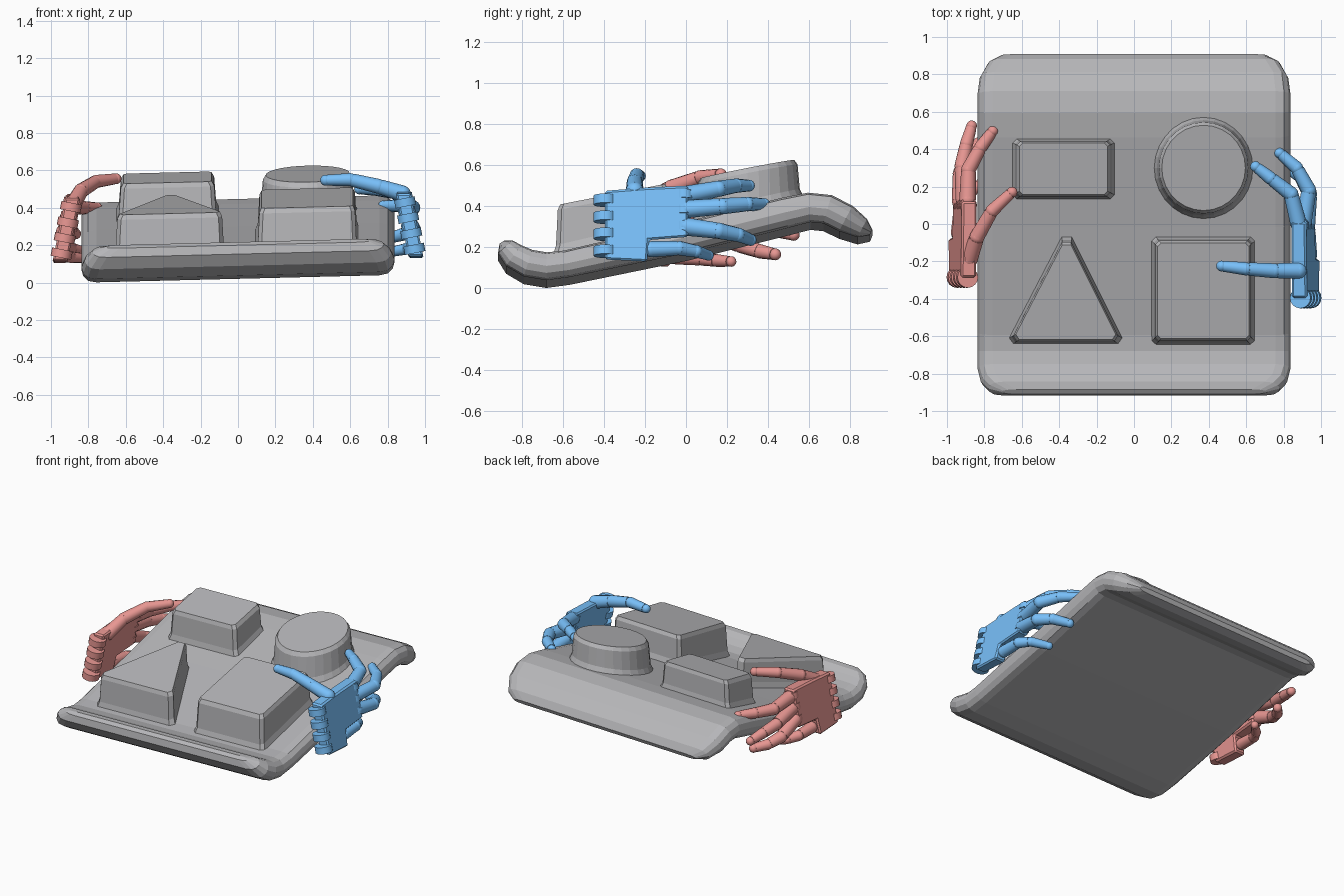
import bpy, bmesh, math
from mathutils import Vector, Matrix

if "Cube" in bpy.data.objects:
    bpy.data.objects.remove(bpy.data.objects["Cube"])

ROLL, LIFT = 0.025, 0.013   # sideways lean of the tray


def material(name, col):
    m = bpy.data.materials.new(name)
    m.diffuse_color = (*col, 1)
    m.use_nodes = True
    m.node_tree.nodes["Principled BSDF"].inputs["Base Color"].default_value = m.diffuse_color
    return m


grey = material("grey", (.47, .47, .485))
blue = material("blue", (.19, .53, .96))
red = material("red", (.81, .31, .29))


def finish(name, bm, mat, smooth=False):
    bmesh.ops.recalc_face_normals(bm, faces=bm.faces)
    me = bpy.data.meshes.new(name)
    bm.to_mesh(me)
    bm.free()
    ob = bpy.data.objects.new(name, me)
    bpy.context.collection.objects.link(ob)
    me.materials.append(mat)
    if smooth:
        bpy.ops.object.select_all(action='DESELECT')
        ob.select_set(True)
        bpy.context.view_layer.objects.active = ob
        bpy.ops.object.shade_smooth_by_angle(angle=math.radians(40))
    return ob


def loft(bm, rings):
    vs = [[bm.verts.new(p) for p in r] for r in rings]
    n = len(vs[0])
    for a, b in zip(vs, vs[1:]):
        for i in range(n):
            j = (i + 1) % n
            bm.faces.new((a[i], a[j], b[j], b[i]))
    bm.faces.new(vs[0])
    bm.faces.new(vs[-1])


# Curved tray: stations of (y, z, half thickness, half width)
stations = [(-.897, .195, .015, .71), (-.88, .17, .048, .78), (-.84, .127, .063, .82),
            (-.77, .09, .068, .837), (-.68, .075, .068, .837), (-.58, .087, .066, .837),
            (0, .215, .075, .837), (.48, .335, .075, .837), (.60, .362, .072, .837),
            (.69, .353, .072, .837), (.78, .308, .07, .825), (.86, .262, .05, .78),
            (.902, .243, .015, .71)]
rings = []
for i, (y, z, t, w) in enumerate(stations):
    a, b = stations[max(i - 1, 0)], stations[min(i + 1, len(stations) - 1)]
    tan = Vector((0, b[0] - a[0], b[1] - a[1])).normalized()
    nrm = Vector((0, -tan.z, tan.y))
    quarter = [(w, 0), (w - .01, .5), (w - .035, .87), (w - .08, 1)]
    half = quarter + [(-x, h) for x, h in reversed(quarter)]
    sec = half + [(-x, -h) for x, h in half[1:-1]]
    rings.append([Vector((x, y, z + LIFT + ROLL * x)) + nrm * (h * t) for x, h in sec])
bm = bmesh.new()
loft(bm, rings)
finish("tray", bm, grey)


# Raised shapes: outline with flared foot, walls and softened top edge
def raised(name, outline, drop=0):
    cx = sum(p[0] for p in outline) / len(outline)
    cy = sum(p[1] for p in outline) / len(outline)
    size = max(math.hypot(x - cx, y - cy) for x, y in outline)
    rings = []
    for off, level in ((.03, 'foot'), (.005, 'wall'), (-.006, -.025), (-.022, 0)):
        k = 1 + off / size
        ring = []
        for x, y in outline:
            px, py = cx + (x - cx) * k, cy + (y - cy) * k
            if level == 'foot':
                z = .272 + .236 * py
            elif level == 'wall':
                z = .33 + .236 * py
            else:
                z = .50 + .195 * py + level - drop
            ring.append((px, py, z + LIFT + ROLL * px))
        rings.append(ring)
    bm = bmesh.new()
    loft(bm, rings)
    finish(name, bm, grey)


def box(x0, x1, y0, y1, c=.02):
    return [(x0 + c, y0), (x1 - c, y0), (x1, y0 + c), (x1, y1 - c),
            (x1 - c, y1), (x0 + c, y1), (x0, y1 - c), (x0, y0 + c)]


raised("square_block", box(.11, .63, -.63, -.085))
raised("rectangle_block", box(-.632, -.122, .145, .445))
raised("triangle_block", [(-.63, -.63), (-.10, -.63), (-.08, -.60), (-.335, -.09),
                          (-.385, -.09), (-.65, -.60)], .015)
raised("round_block", [(.372 + .245 * math.cos(i * math.tau / 28),
                        .30 + .25 * math.sin(i * math.tau / 28)) for i in range(28)])


# Finger: tapered segments with ball joints
def rod(bm, a, b, r1, r2, sides=12):
    d = b - a
    mx = Matrix.Translation((a + b) / 2) @ d.to_track_quat('Z', 'Y').to_matrix().to_4x4()
    bmesh.ops.create_cone(bm, cap_ends=True, segments=sides, radius1=r1, radius2=r2,
                          depth=d.length, matrix=mx)


def finger(name, pts, r, mat):
    pts = [Vector(p) for p in pts]
    bm = bmesh.new()
    radii = [r, r * .9, r * .8, r * .66]
    for i in range(3):
        d = (pts[i + 1] - pts[i]).normalized()
        rod(bm, pts[i], pts[i + 1] - d * .012, radii[i], radii[i + 1])
    for p, rad in zip(pts, radii):
        bmesh.ops.create_uvsphere(bm, u_segments=12, v_segments=8, radius=rad,
                                  matrix=Matrix.Translation(p))
    finish(name, bm, mat, True)


# Hand: leaning palm slab, hinge tabs on the wrist, five fingers
def hand(side, s, dy, dz, mat, fingers):
    def at(y, z, off=0):
        return Vector((s * (.915 - .2 * (z - .32) + off), y + dy, z + dz))

    outline = [(-.395, .14), (-.19, .13), (-.18, .235), (.01, .25), (.01, .50),
               (-.20, .49), (-.395, .475)]
    bm = bmesh.new()
    loft(bm, [[at(y, z, o) for y, z in outline] for o in (-.04, .04)])
    bmesh.ops.recalc_face_normals(bm, faces=bm.faces)
    bmesh.ops.bevel(bm, geom=bm.edges[:], offset=.01, segments=1, affect='EDGES')
    finish(side + "_palm", bm, mat)

    # Thin hinge discs at the wrist edge and knuckles
    bm = bmesh.new()
    for i in range(4):
        z = .18 + i * .083
        rod(bm, at(-.395, z - .022), at(-.395, z + .022), .056, .056, 16)
    for z in (.30, .38, .455):
        rod(bm, at(-.01, z - .02), at(-.01, z + .02), .046, .046, 12)
    finish(side + "_hinges", bm, mat, True)

    for name, pts in fingers.items():
        finger(f"{side}_{name}", pts, .044 if name != "little_finger" else .039, mat)


hand("right_hand", 1, 0, 0, blue, {
    "thumb": [(.88, -.25, .475), (.75, -.25, .515), (.60, -.24, .55), (.468, -.225, .547)],
    "index_finger": [(.88, 0, .455), (.84, .16, .485), (.73, .245, .50), (.65, .307, .50)],
    "middle_finger": [(.905, 0, .385), (.935, .18, .40), (.87, .30, .41), (.778, .38, .41)],
    "ring_finger": [(.925, 0, .30), (.94, .16, .28), (.89, .255, .26), (.80, .315, .235)],
    "little_finger": [(.94, -.17, .19), (.935, -.03, .195), (.90, .05, .18), (.80, .11, .16)]})

hand("left_hand", -1, .11, -.025, red, {
    "thumb": [(-.88, -.19, .42), (-.84, -.07, .49), (-.76, .07, .54), (-.652, .17, .555)],
    "index_finger": [(-.89, .13, .42), (-.885, .29, .40), (-.82, .41, .40), (-.755, .497, .40)],
    "middle_finger": [(-.91, .13, .345), (-.92, .31, .31), (-.895, .43, .285), (-.868, .525, .26)],
    "ring_finger": [(-.93, .12, .27), (-.93, .27, .21), (-.89, .36, .18), (-.83, .435, .165)],
    "little_finger": [(-.94, -.05, .155), (-.93, .08, .145), (-.89, .15, .135), (-.82, .22, .13)]})
